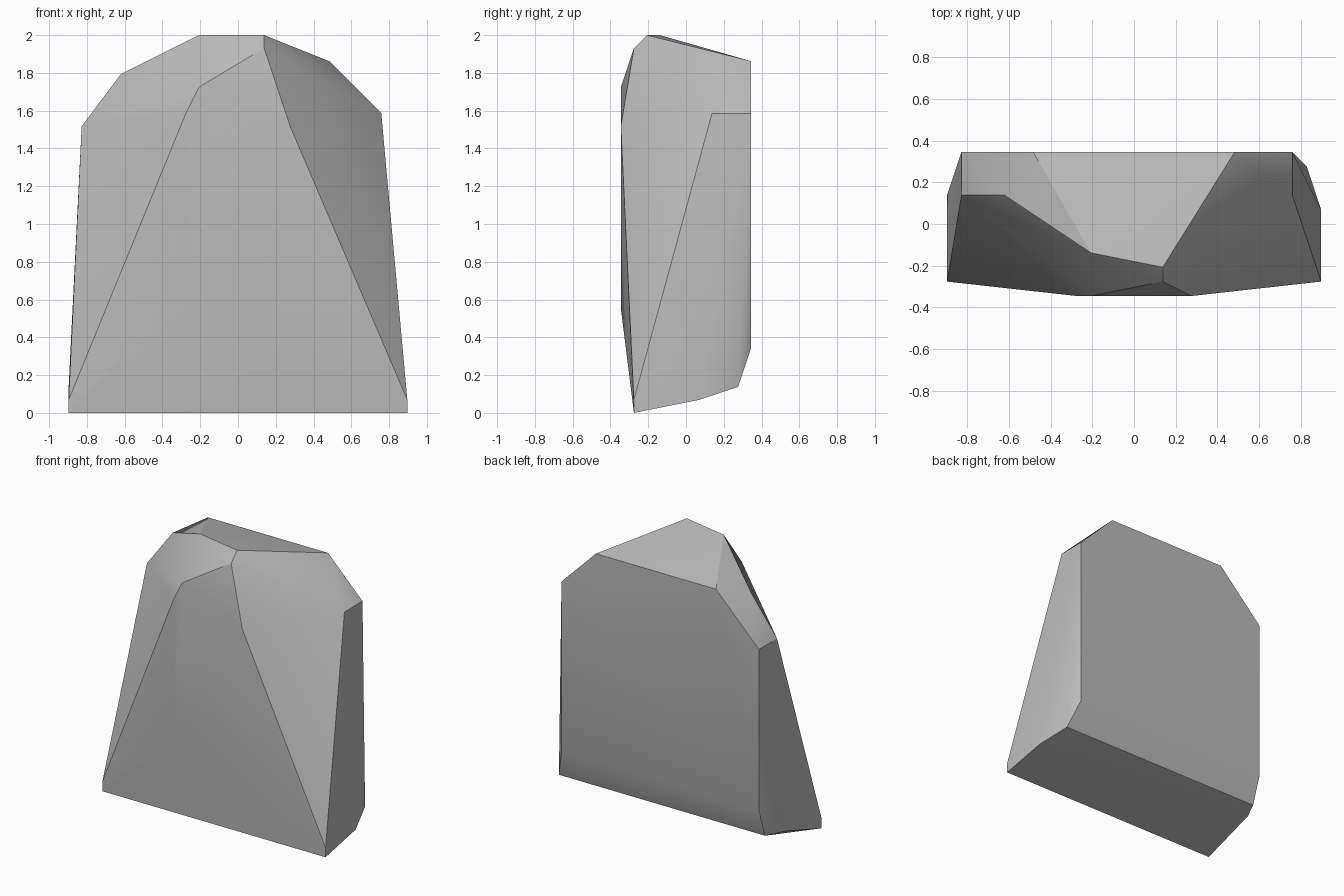
import bpy
import bmesh
import math

# Remove the default cube
default_cube = bpy.data.objects.get("Cube")
if default_cube:
    bpy.data.objects.remove(default_cube, do_unlink=True)

# The stone is chiselled on a coarse lattice, 29 steps tall
STEP = 2.0 / 29.0

# Rim of the base, including the rounded rear corners
base_corners = [
    (-13, -4, 0), (13, -4, 0), (-13, -4, 1), (13, -4, 1),
    (13, 1, 1), (12, 4, 2), (11, 5, 5),
    (-13, 2, 2), (-12, 4, 2), (-12, 5, 5),
]

# Shoulders at both sides and the flat back
shoulder_corners = [
    (11, 2, 23), (11, 5, 23), (7, 5, 27),
    (-12, 2, 22), (-12, 5, 22), (-7, 5, 27), (-9, 2, 26),
]

# Crown ridge
crown_corners = [(2, -3, 29), (-3, -2, 29), (2, -4, 28)]

# Bulging front face
front_corners = [(-3, -5, 25), (-4, -5, 23), (4, -5, 22), (-4, -5, 8)]


def add_material(name, color):
    material = bpy.data.materials.new(name)
    material.use_nodes = True
    material.diffuse_color = color
    shader = next(n for n in material.node_tree.nodes if n.type == "BSDF_PRINCIPLED")
    shader.inputs["Base Color"].default_value = color
    return material


def add_hull(name, corners, material):
    """Wrap a convex skin round the corners and merge its coplanar triangles."""
    bm = bmesh.new()
    for corner in corners:
        bm.verts.new([value * STEP for value in corner])
    bmesh.ops.convex_hull(bm, input=bm.verts[:])
    loose = [v for v in bm.verts if not v.link_faces]
    bmesh.ops.delete(bm, geom=loose, context="VERTS")
    bmesh.ops.dissolve_limit(bm, angle_limit=math.radians(0.5),
                             verts=bm.verts[:], edges=bm.edges[:])
    bmesh.ops.recalc_face_normals(bm, faces=bm.faces[:])
    mesh = bpy.data.meshes.new(name)
    bm.to_mesh(mesh)
    bm.free()
    mesh.materials.append(material)
    obj = bpy.data.objects.new(name, mesh)
    bpy.context.collection.objects.link(obj)
    return obj


# Stone body
stone_gray = add_material("stone gray", (0.5, 0.5, 0.5, 1.0))
stone = add_hull("standing_stone",
                 base_corners + shoulder_corners + crown_corners + front_corners,
                 stone_gray)

# Soft shading with crisp main edges
bpy.ops.object.select_all(action="DESELECT")
stone.select_set(True)
bpy.context.view_layer.objects.active = stone
bpy.ops.object.shade_smooth_by_angle(angle=math.radians(30))
